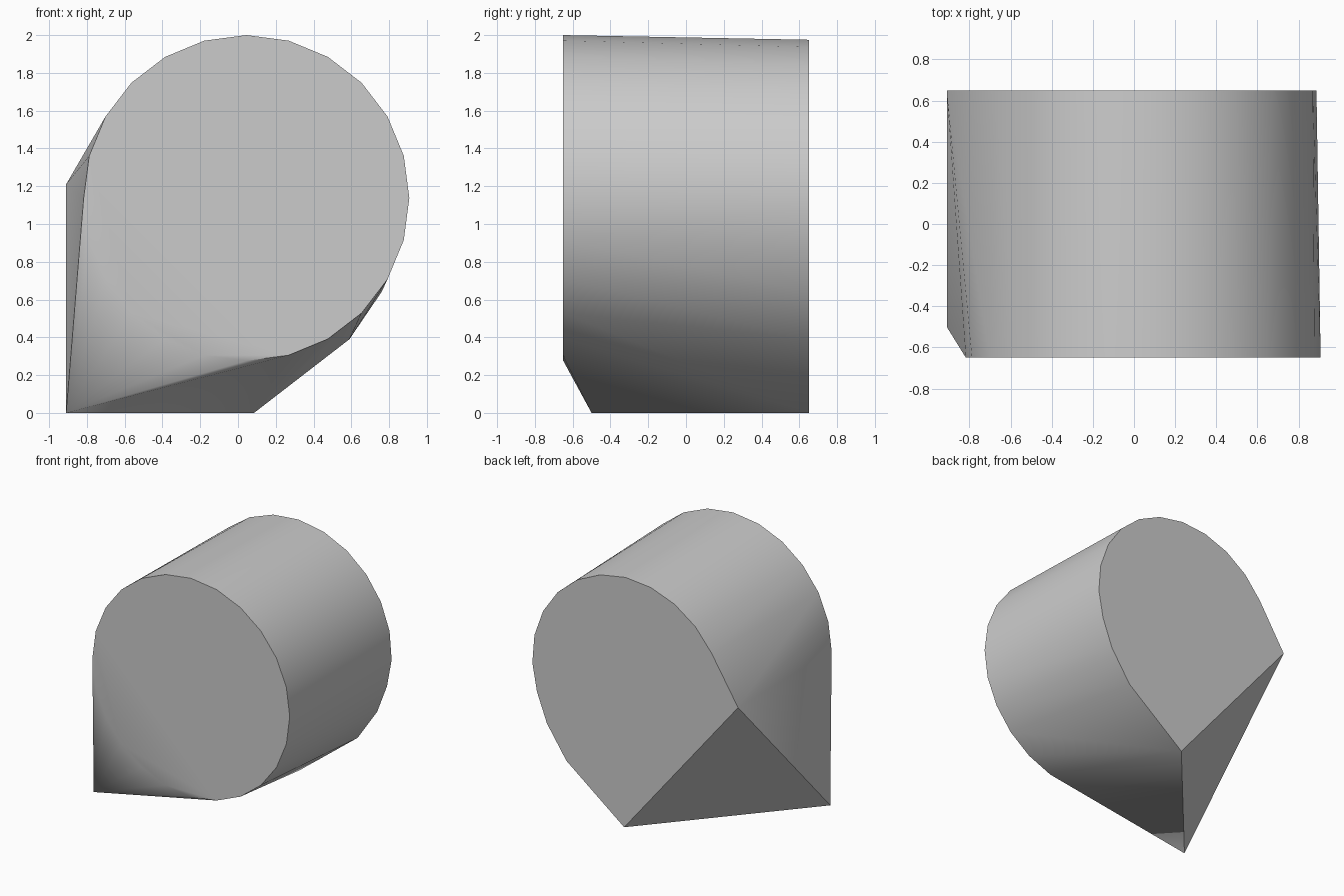
import bpy
import bmesh
import math

default = bpy.data.objects.get("Cube")
if default:
    bpy.data.objects.remove(default, do_unlink=True)

# One plain grey for the whole block
grey = bpy.data.materials.new("plain grey")
grey.use_nodes = True
colour = (0.6, 0.6, 0.6, 1.0)
grey.diffuse_color = colour
grey.node_tree.nodes["Principled BSDF"].inputs["Base Color"].default_value = colour


def arc(cx, cz, radius, y, start, end, count):
    """Points of an arc that faces along y, angles in degrees."""
    angles = [math.radians(start + (end - start) * i / (count - 1)) for i in range(count)]
    return [(cx + radius * math.cos(a), y, cz + radius * math.sin(a)) for a in angles]


# Full front disc, and the back arc that stops at the straight corner cut
points = arc(0.045, 1.138, 0.862, -0.65, -90, 255, 24)
points += arc(0.04, 1.128, 0.848, 0.65, -18, 148, 12)

# Back outline: both ends of the corner cut and the bulge above the lower one
points += [(x, 0.65, z) for x, z in
           [(-0.91, 1.21), (0.085, 0), (0.59, 0.39), (0.76, 0.64)]]

# Pointed lower corner near the front
points.append((-0.91, -0.5, 0))

# Skin the outlines into one solid
bm = bmesh.new()
for p in points:
    bm.verts.new(p)
hull = bmesh.ops.convex_hull(bm, input=bm.verts[:])
loose = {v for v in hull["geom_interior"] + hull["geom_unused"]
         if isinstance(v, bmesh.types.BMVert)}
bmesh.ops.delete(bm, geom=list(loose), context='VERTS')
bmesh.ops.dissolve_limit(bm, angle_limit=math.radians(0.5),
                         verts=bm.verts[:], edges=bm.edges[:])
bmesh.ops.recalc_face_normals(bm, faces=bm.faces[:])
mesh = bpy.data.meshes.new("rounded_block")
bm.to_mesh(mesh)
bm.free()
mesh.materials.append(grey)

block = bpy.data.objects.new("rounded_block", mesh)
bpy.context.collection.objects.link(block)
bpy.ops.object.select_all(action='DESELECT')
block.select_set(True)
bpy.context.view_layer.objects.active = block
bpy.ops.object.shade_smooth_by_angle(angle=math.radians(40))
